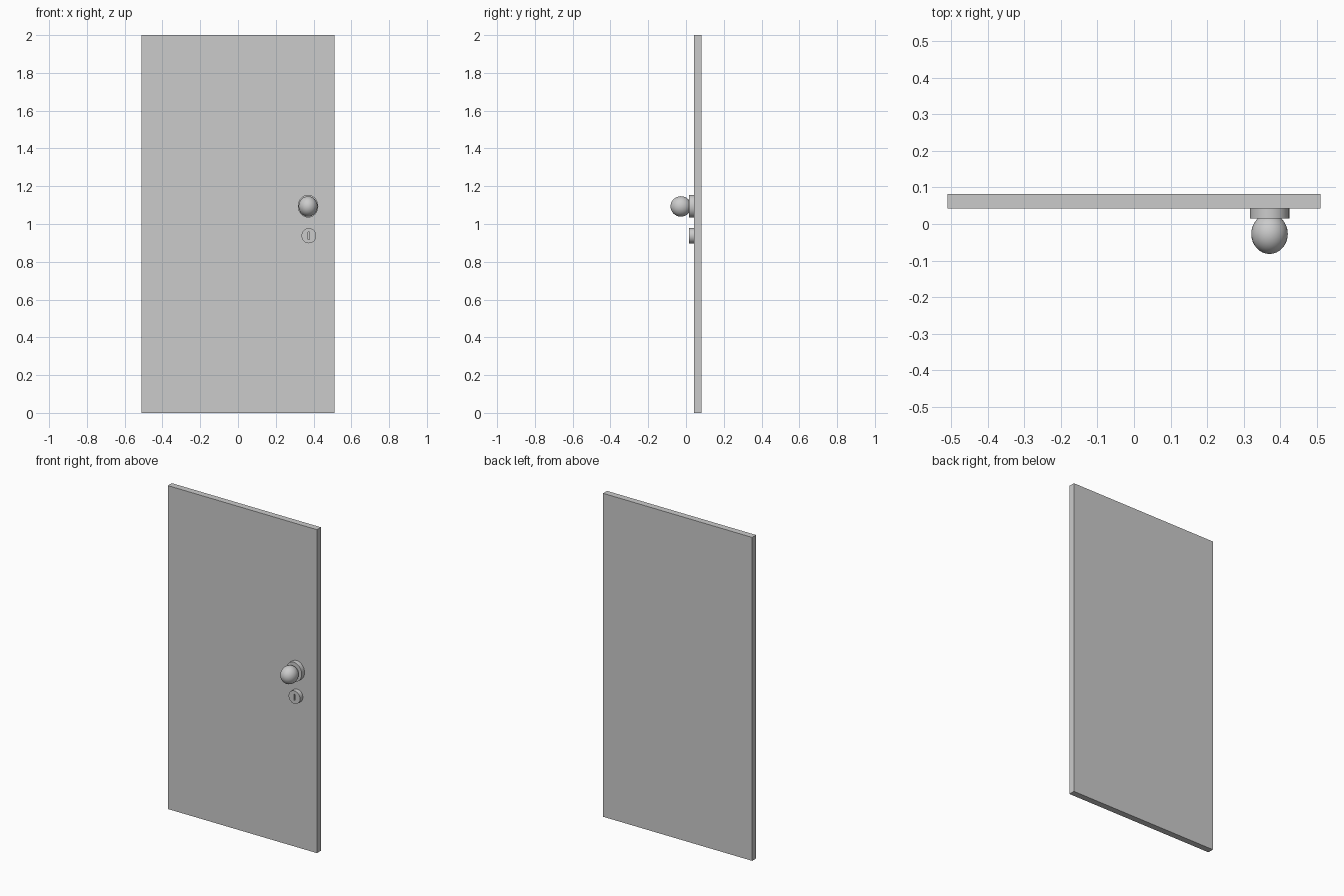
import bpy
from math import radians

if "Cube" in bpy.data.objects:
    bpy.data.objects.remove(bpy.data.objects["Cube"])


def smooth(obj):
    bpy.ops.object.select_all(action='DESELECT')
    obj.select_set(True)
    bpy.context.view_layer.objects.active = obj
    bpy.ops.object.shade_smooth_by_angle(angle=radians(35))


def box(name, center, size):
    bpy.ops.mesh.primitive_cube_add(size=1, location=center)
    obj = bpy.context.object
    obj.name = name
    obj.scale = size
    bpy.ops.object.transform_apply(location=False, rotation=False, scale=True)
    return obj


def disc(name, x, z, rx, rz, y_front, y_back):
    # elliptical plate whose axis runs front to back
    bpy.ops.mesh.primitive_cylinder_add(
        vertices=32, radius=1, depth=y_back - y_front,
        location=(x, (y_front + y_back) / 2, z), rotation=(radians(90), 0, 0))
    obj = bpy.context.object
    obj.name = name
    obj.scale = (rx, rz, 1)
    bpy.ops.object.transform_apply(location=False, rotation=True, scale=True)
    smooth(obj)
    return obj


# Door slab
box("door_panel", (0, 0.0625, 1), (1.02, 0.039, 2))

# Knob and its backing plate
disc("knob_plate", 0.371, 1.094, 0.054, 0.06, 0.015, 0.045)
bpy.ops.mesh.primitive_uv_sphere_add(
    segments=32, ring_count=16, radius=1,
    location=(0.371, -0.027, 1.093), rotation=(radians(90), 0, 0))
knob = bpy.context.object
knob.name = "knob"
knob.scale = (0.05, 0.054, 0.055)
bpy.ops.object.transform_apply(location=False, rotation=True, scale=True)
smooth(knob)

# Lock with a key slot
lock = disc("lock_cylinder", 0.375, 0.938, 0.039, 0.04, 0.015, 0.045)
slot = box("key_slot_cutter", (0.375, 0.015, 0.938), (0.007, 0.03, 0.038))
slot.hide_render = True
slot.hide_viewport = True
cut = lock.modifiers.new("key_slot", 'BOOLEAN')
cut.operation = 'DIFFERENCE'
cut.solver = 'EXACT'
cut.object = slot
